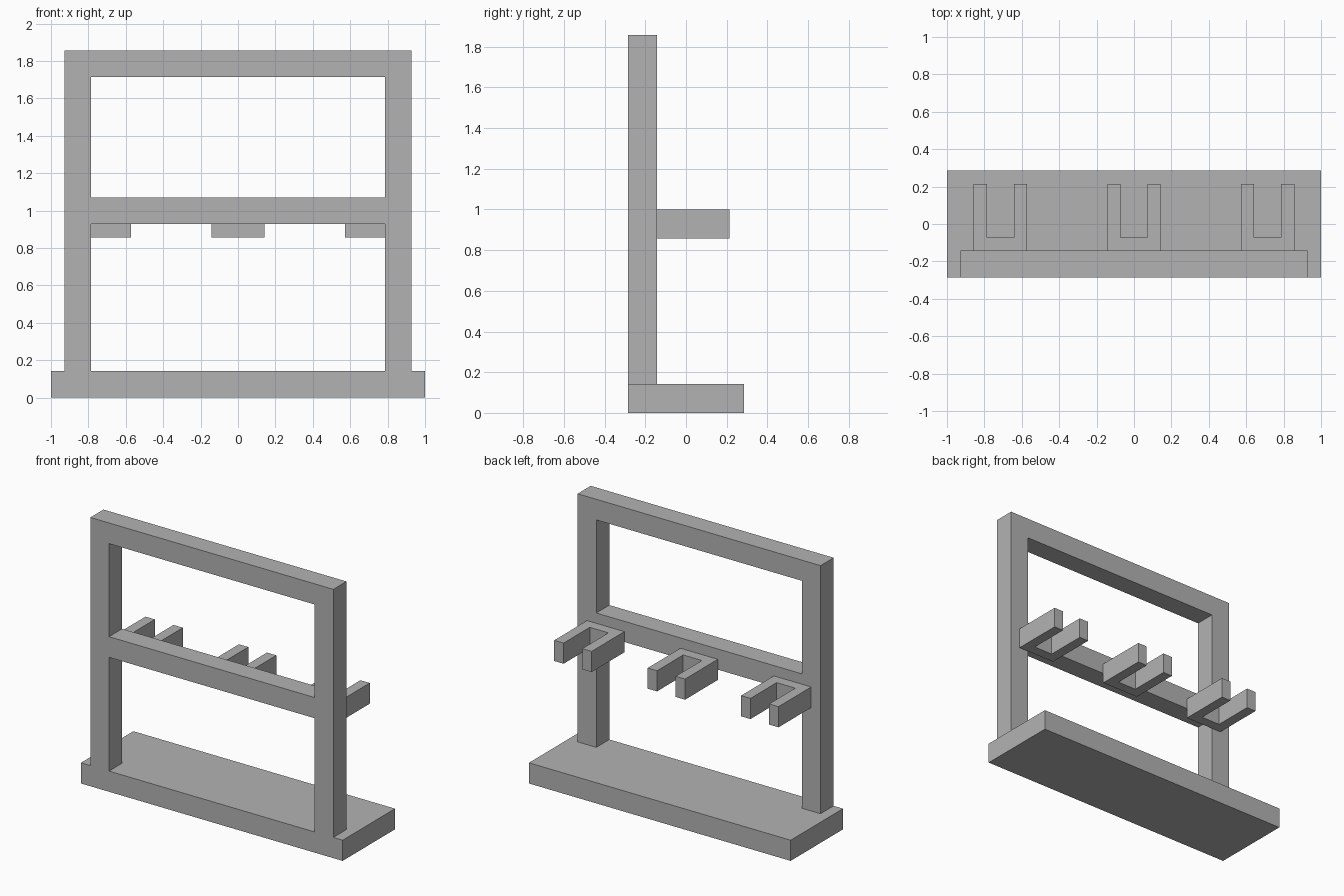
import bpy
import bmesh

cube = bpy.data.objects.get("Cube")
if cube:
    bpy.data.objects.remove(cube, do_unlink=True)

U = 1 / 14  # the whole stand sits on a grid of this module

grey = bpy.data.materials.new("plain grey")
grey.use_nodes = True
colour = (0.45, 0.45, 0.45, 1)
grey.diffuse_color = colour
grey.node_tree.nodes["Principled BSDF"].inputs["Base Color"].default_value = colour


def prism(name, outline, z0, z1):
    """Extrude a counter-clockwise outline (in modules) from z0 up to z1."""
    bm = bmesh.new()
    face = bm.faces.new([bm.verts.new((x * U, y * U, z0 * U)) for x, y in outline])
    top = bmesh.ops.extrude_face_region(bm, geom=[face])["geom"]
    verts = [v for v in top if isinstance(v, bmesh.types.BMVert)]
    bmesh.ops.translate(bm, vec=(0, 0, (z1 - z0) * U), verts=verts)
    bmesh.ops.recalc_face_normals(bm, faces=bm.faces)
    mesh = bpy.data.meshes.new(name)
    bm.to_mesh(mesh)
    bm.free()
    mesh.materials.append(grey)
    obj = bpy.data.objects.new(name, mesh)
    bpy.context.collection.objects.link(obj)
    return obj


def box(name, x0, x1, y0, y1, z0, z1):
    return prism(name, [(x0, y0), (x1, y0), (x1, y1), (x0, y1)], z0, z1)


# Base slab
box("base", -14, 14, -4, 4, 0, 2)

# Upright frame along the front edge
box("right_post", -13, -11, -4, -2, 2, 26)
box("left_post", 11, 13, -4, -2, 2, 26)
box("top_rail", -11, 11, -4, -2, 24, 26)
box("middle_rail", -11, 11, -4, -2, 13, 15)

# Forked hooks reaching back from the middle rail
fork = [(-2, -2), (2, -2), (2, 3), (1, 3), (1, -1), (-1, -1), (-1, 3), (-2, 3)]
for name, cx in (("right_fork", -10), ("centre_fork", 0), ("left_fork", 10)):
    prism(name, [(cx + x, y) for x, y in fork], 12, 14)
